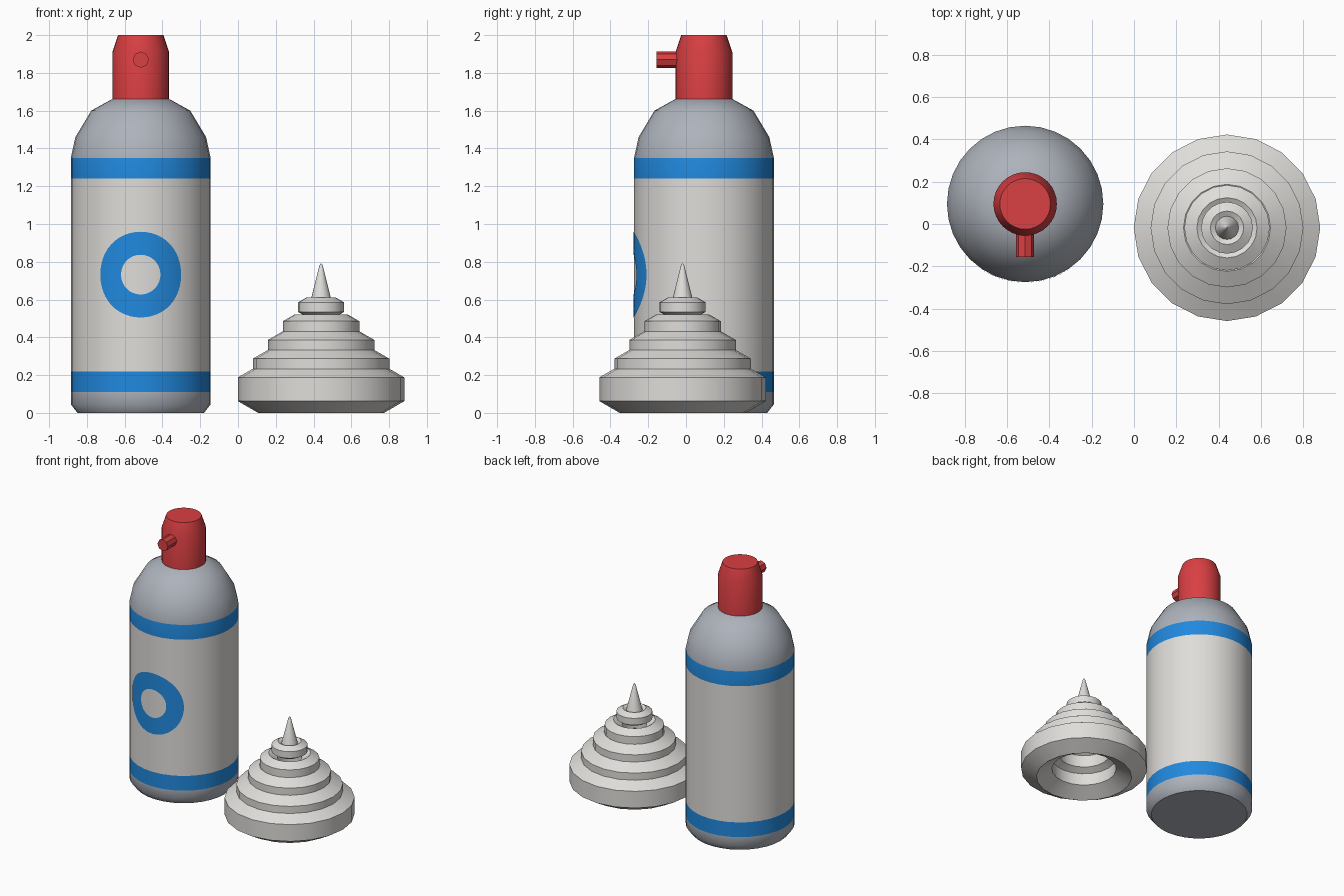
import bpy, bmesh, math
from mathutils import Vector

if "Cube" in bpy.data.objects:
    bpy.data.objects.remove(bpy.data.objects["Cube"])


def material(name, rgb):
    m = bpy.data.materials.new(name)
    m.diffuse_color = (*rgb, 1)
    m.use_nodes = True
    m.node_tree.nodes["Principled BSDF"].inputs["Base Color"].default_value = m.diffuse_color
    return m


WHITE = material("off_white", (0.74, 0.725, 0.70))
GREY = material("metal_grey", (0.42, 0.45, 0.50))
BLUE = material("label_blue", (0.015, 0.25, 0.73))
RED = material("cap_red", (0.70, 0.05, 0.055))


def finish(name, bm, mats, loc, angle=40):
    bmesh.ops.recalc_face_normals(bm, faces=bm.faces)
    me = bpy.data.meshes.new(name)
    bm.to_mesh(me)
    bm.free()
    ob = bpy.data.objects.new(name, me)
    ob.location = loc
    for m in mats:
        me.materials.append(m)
    bpy.context.collection.objects.link(ob)
    bpy.ops.object.select_all(action='DESELECT')
    ob.select_set(True)
    bpy.context.view_layer.objects.active = ob
    bpy.ops.object.shade_smooth_by_angle(angle=math.radians(angle))
    return ob


def lathe(profile, sides, closed=False):
    """Spin (radius, height) points round z; open profiles get end caps."""
    bm = bmesh.new()
    rings = [[bm.verts.new((r * math.cos(2 * math.pi * i / sides),
                            r * math.sin(2 * math.pi * i / sides), z))
              for i in range(sides)] for r, z in profile]
    pairs = list(zip(rings, rings[1:]))
    if closed:
        pairs.append((rings[-1], rings[0]))
    for a, b in pairs:
        for i in range(sides):
            j = (i + 1) % sides
            bm.faces.new((a[i], a[j], b[j], b[i]))
    if not closed:
        bm.faces.new(rings[0])
        bm.faces.new(rings[-1])
    return bm


CAN = Vector((-0.515, 0.095, 0))
CAN_R = 0.37
CREAM = Vector((0.44, -0.018, 0))

# can body: grey metal, white label, blue bands chosen by height
bm = lathe([(0.335, 0), (CAN_R, 0.045), (CAN_R, 0.11), (CAN_R, 0.22),
            (CAN_R, 1.24), (CAN_R, 1.35), (0.346, 1.46), (0.262, 1.60),
            (0.145, 1.665)], 32)
for f in bm.faces:
    z = f.calc_center_median().z
    if 0.22 < z < 1.24 and len(f.verts) == 4:
        f.material_index = 1
    elif 0.11 < z < 0.22 or 1.24 < z < 1.35:
        f.material_index = 2
finish("can_body", bm, [GREY, WHITE, BLUE], CAN)

# ring emblem: thin plate wrapped on the front of the can
bm = bmesh.new()
N, STEPS = 48, 4
grid = []
for k in range(STEPS + 1):
    rad = 0.105 + (0.227 - 0.105) * k / STEPS
    row = []
    for i in range(N):
        t = 2 * math.pi * i / N
        a = rad * math.cos(t) / CAN_R
        r = CAN_R + 0.002
        row.append(bm.verts.new((r * math.sin(a), -r * math.cos(a),
                                 0.732 + rad * math.sin(t))))
    grid.append(row)
for a, b in zip(grid, grid[1:]):
    for i in range(N):
        j = (i + 1) % N
        bm.faces.new((a[i], a[j], b[j], b[i]))
ring = finish("label_ring", bm, [BLUE], CAN)
if ring.data.polygons[0].normal.y > 0:
    ring.data.flip_normals()

# nozzle cap and spout
finish("nozzle_cap", lathe([(0.15, 1.64), (0.15, 1.91), (0.12, 2.0)], 32), [RED], CAN)
spout = finish("nozzle_spout", lathe([(0.043, 0.08), (0.043, 0.25)], 8), [RED],
               CAN + Vector((0, 0, 1.87)), 30)
spout.rotation_euler = (math.pi / 2, 0, 0)

# whipped cream: stack of shrinking hexagon-section rings
for k in range(5):
    t = k / 4
    major = 0.333 + (0.079 - 0.333) * t
    minor = 0.125 + (0.050 - 0.125) * t
    height = 0.125 + (0.560 - 0.125) * t
    section = [(major + minor * math.cos(math.radians(30 + 60 * i)),
                height + minor * math.sin(math.radians(30 + 60 * i)))
               for i in range(6)]
    finish(f"cream_ring_{k + 1}", lathe(section, 20, True), [WHITE], CREAM)

# cream tip
finish("cream_tip", lathe([(0.064, 0.56), (0.009, 0.78), (0.003, 0.79)], 20), [WHITE], CREAM)
